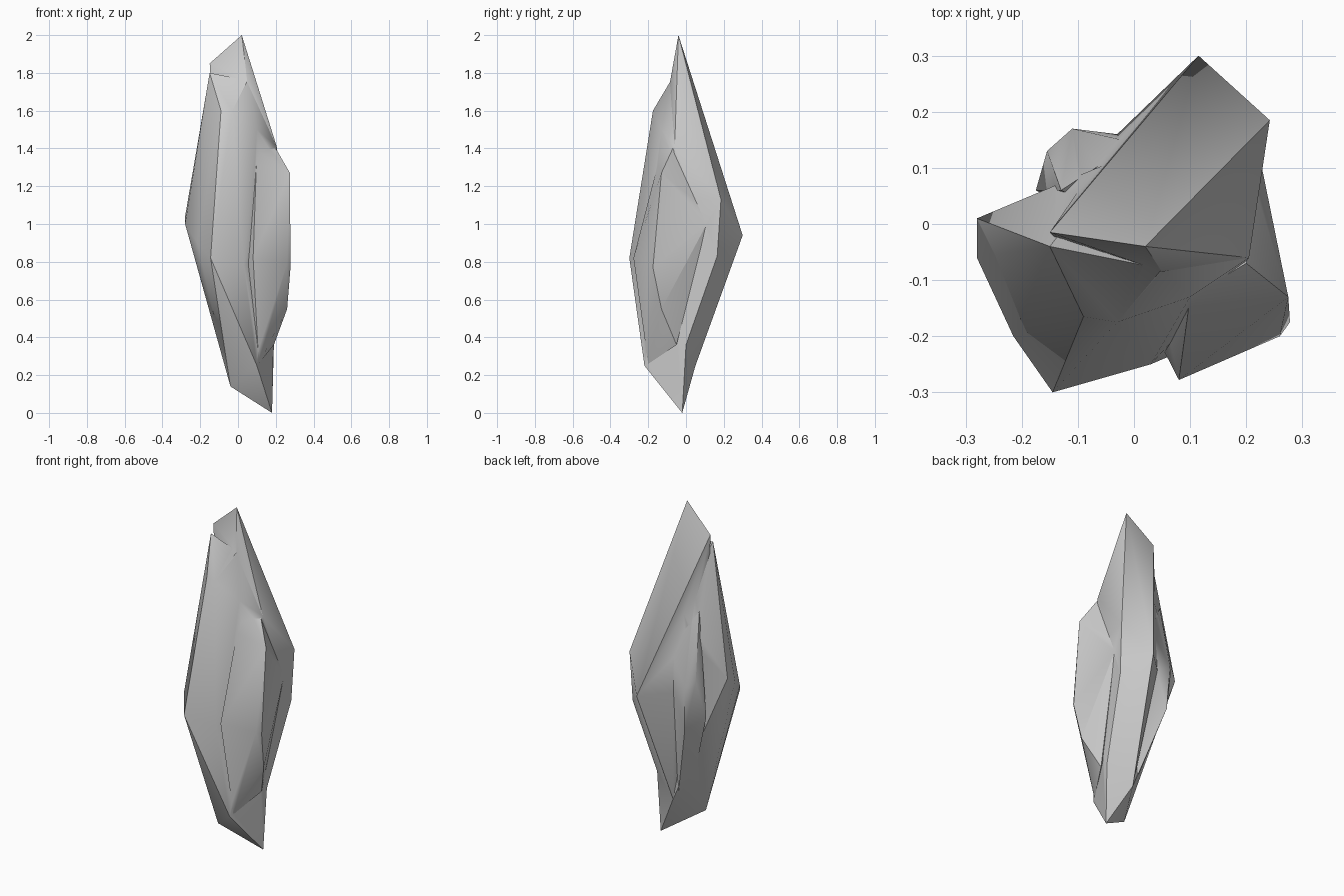
import bpy, bmesh, math

if "Cube" in bpy.data.objects:
    bpy.data.objects.remove(bpy.data.objects["Cube"])

# shared corner points of the crystal
TIP = (0.02, -0.04, 2.0)
CREST = (-0.15, -0.015, 1.85)
FOOT = (0.18, -0.02, 0.0)
HEEL = (-0.04, -0.13, 0.14)
ANKLE = (0.19, 0.0, 0.36)
BACK_FOOT = (0.05, 0.05, 0.25)
SHOULDER = (0.205, -0.06, 1.41)
LEFT = (-0.28, 0.01, 1.04)
NAPE = (-0.03, 0.115, 1.45)


def shard(name, points):
    """Faceted stone made from the hull of its corner points."""
    bm = bmesh.new()
    for p in points:
        bm.verts.new(p)
    res = bmesh.ops.convex_hull(bm, input=bm.verts)
    junk = {e for e in res["geom_interior"] + res["geom_unused"]
            if isinstance(e, bmesh.types.BMVert)}
    if junk:
        bmesh.ops.delete(bm, geom=list(junk), context='VERTS')
    bmesh.ops.recalc_face_normals(bm, faces=bm.faces)
    me = bpy.data.meshes.new(name)
    bm.to_mesh(me)
    bm.free()
    ob = bpy.data.objects.new(name, me)
    bpy.context.collection.objects.link(ob)
    return ob


# main front-left shard, stopping under the tip
rock = shard("crystal_rock", [
    (-0.15, -0.04, 1.8), (0.05, -0.08, 1.76), (-0.16, -0.05, 1.68),
    FOOT, HEEL, ANKLE, BACK_FOOT, SHOULDER, LEFT, NAPE,
    (-0.09, -0.165, 1.6), (-0.03, -0.175, 1.6), (0.1, -0.13, 1.5),
    (-0.28, -0.06, 1.0), (-0.215, -0.2, 0.9), (-0.145, -0.3, 0.82),
    (0.03, -0.25, 0.78), (0.1, -0.22, 0.25)])

# back-right shard carrying the tip
back = shard("back_shard", [
    TIP, CREST, HEEL, ANKLE, BACK_FOOT, SHOULDER, NAPE,
    (0.115, 0.3, 0.94), (0.242, 0.185, 1.13), (0.235, 0.165, 0.83),
    (0.05, -0.085, 1.75), (-0.03, 0.16, 0.95)])

# slab leaning on the front right
front_slab = shard("front_slab", [
    (0.1, -0.13, 1.39), (0.2, -0.07, 1.4), (0.275, -0.13, 1.27),
    (0.278, -0.175, 0.77), (0.26, -0.2, 0.79), (0.08, -0.278, 0.82),
    (0.04, -0.2, 0.77), (0.26, -0.13, 0.55), (0.11, -0.2, 0.26),
    (0.19, -0.05, 0.36), (0.25, -0.08, 1.0), (0.226, 0.11, 1.0),
    (0.05, 0.0, 0.9)])

# slab leaning on the back left
left_slab = shard("left_slab", [
    (-0.13, 0.06, 1.42), (-0.11, 0.17, 1.0), (-0.155, 0.13, 1.03),
    (-0.175, 0.06, 0.8), (-0.1, 0.155, 0.74), (-0.03, 0.16, 0.95),
    (0.0, 0.145, 1.2), (0.0, 0.0, 1.0), (0.03, 0.03, 0.27),
    (0.0, -0.04, 0.24)])

# fuse the shards into one stone
bpy.context.view_layer.objects.active = rock
rock.select_set(True)
for part in (back, front_slab, left_slab):
    mod = rock.modifiers.new("fuse", 'BOOLEAN')
    mod.operation = 'UNION'
    mod.solver = 'EXACT'
    mod.object = part
    bpy.ops.object.modifier_apply(modifier=mod.name)
    bpy.data.objects.remove(part, do_unlink=True)

bpy.ops.object.shade_smooth_by_angle(angle=math.radians(35))
